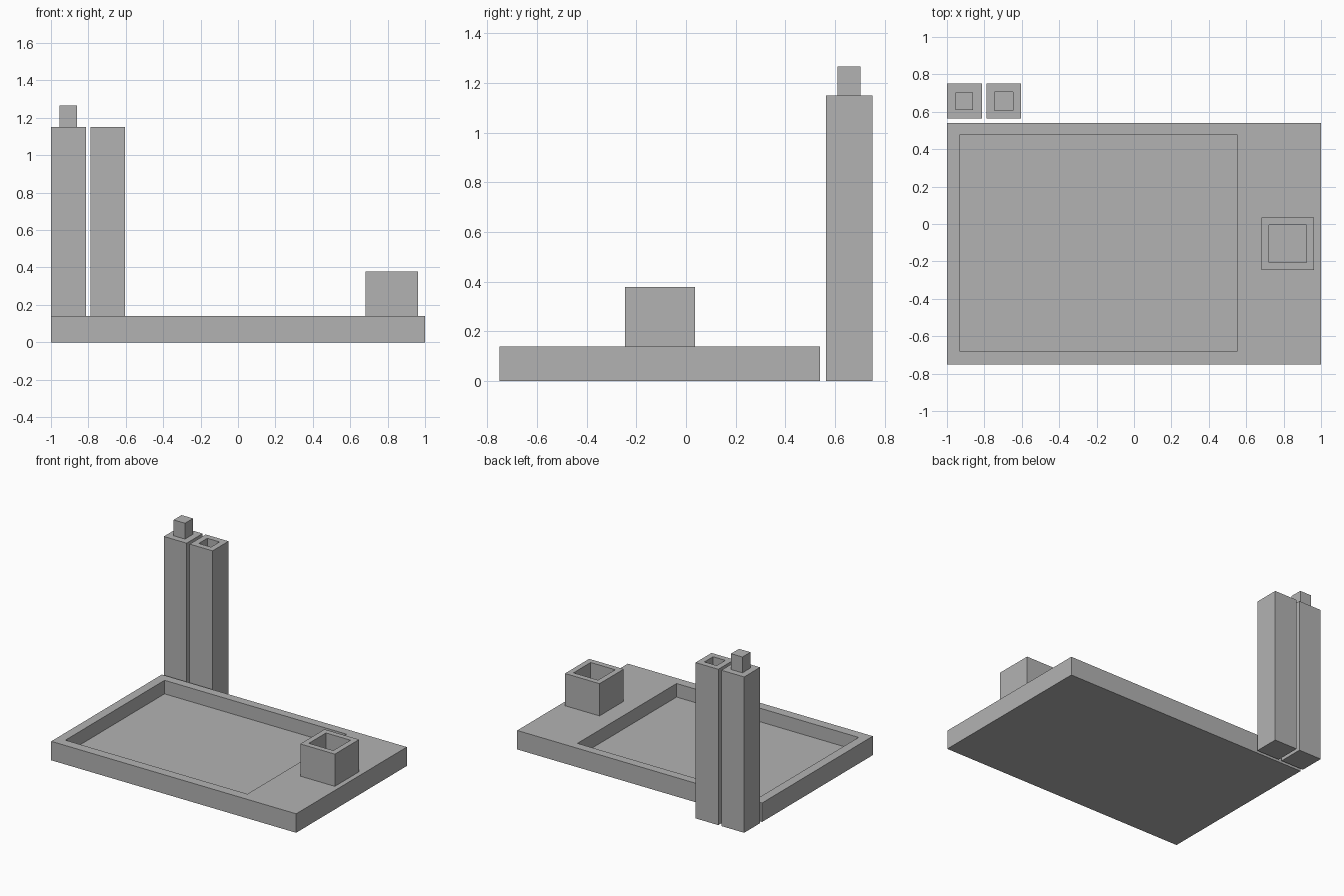
import bpy, bmesh

if "Cube" in bpy.data.objects:
    bpy.data.objects.remove(bpy.data.objects["Cube"])

grey = bpy.data.materials.new("plain grey")
grey.diffuse_color = (0.45, 0.45, 0.45, 1.0)
grey.use_nodes = True
grey.node_tree.nodes["Principled BSDF"].inputs["Base Color"].default_value = grey.diffuse_color


def stepped_box(name, outer, z0, z1, inner, z_end):
    """Box whose top has a rectangular pocket (z_end < z1) or peg (z_end > z1).
    Rectangles are (x0, x1, y0, y1)."""
    bm = bmesh.new()

    def ring(rect, z):
        x0, x1, y0, y1 = rect
        return [bm.verts.new((x, y, z))
                for x, y in ((x0, y0), (x1, y0), (x1, y1), (x0, y1))]

    rings = [ring(outer, z0), ring(outer, z1), ring(inner, z1), ring(inner, z_end)]
    bm.faces.new(rings[0][::-1])
    for a, b in zip(rings, rings[1:]):
        for i in range(4):
            j = (i + 1) % 4
            bm.faces.new((a[i], a[j], b[j], b[i]))
    bm.faces.new(rings[-1])
    bmesh.ops.recalc_face_normals(bm, faces=bm.faces[:])
    mesh = bpy.data.meshes.new(name)
    bm.to_mesh(mesh)
    bm.free()
    mesh.materials.append(grey)
    obj = bpy.data.objects.new(name, mesh)
    bpy.context.collection.objects.link(obj)
    return obj


def square(cx, cy, size):
    h = size / 2
    return (cx - h, cx + h, cy - h, cy + h)


# Base slab with a wide shallow tray
stepped_box("base_tray", (-1, 1, -0.75, 0.54), 0, 0.14,
            (-0.933, 0.553, -0.68, 0.476), 0.04)

# Square holder cup on the side of the base
stepped_box("holder_cup", square(0.822, -0.105, 0.282), 0.14, 0.378,
            square(0.822, -0.105, 0.2), 0.18)

# Two loose posts behind the base: one with a peg, one with the matching hole
stepped_box("peg_post", square(-0.907, 0.657, 0.186), 0, 1.15,
            square(-0.907, 0.657, 0.093), 1.267)
stepped_box("socket_post", square(-0.696, 0.657, 0.186), 0, 1.15,
            square(-0.696, 0.657, 0.1), 1.02)
